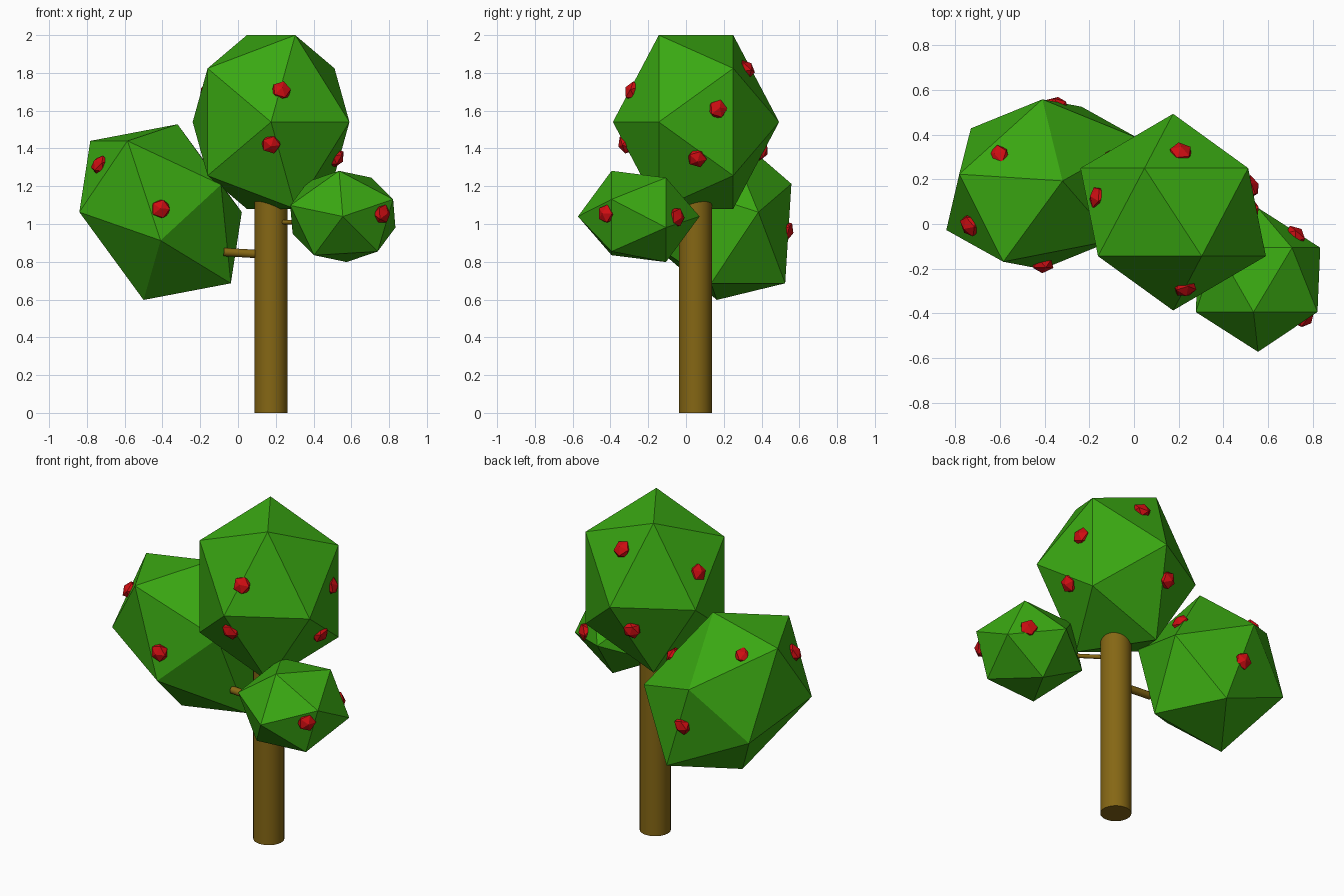
import bpy, bmesh, math
from mathutils import Vector

if "Cube" in bpy.data.objects:
    bpy.data.objects.remove(bpy.data.objects["Cube"])


def material(name, rgb):
    m = bpy.data.materials.new(name)
    m.diffuse_color = (*rgb, 1)
    m.use_nodes = True
    m.node_tree.nodes["Principled BSDF"].inputs["Base Color"].default_value = m.diffuse_color
    return m


GREEN = material("leaf_green", (0.042, 0.39, 0.006))
BROWN = material("bark_brown", (0.235, 0.135, 0.007))
RED = material("fruit_red", (0.62, 0.004, 0.006))


def crown(name, centre, half):
    """Stretched icosahedron: six corners, the other six mirrored through the centre."""
    bm = bmesh.new()
    for p in half:
        bm.verts.new(Vector(centre) + Vector(p))
        bm.verts.new(Vector(centre) - Vector(p))
    bmesh.ops.convex_hull(bm, input=bm.verts)
    bmesh.ops.recalc_face_normals(bm, faces=bm.faces)
    me = bpy.data.meshes.new(name)
    bm.to_mesh(me)
    bm.free()
    ob = bpy.data.objects.new(name, me)
    bpy.context.collection.objects.link(ob)
    me.materials.append(GREEN)


def rod(name, a, b, radius, sides):
    """Smooth cylinder between two points."""
    a, b = Vector(a), Vector(b)
    bpy.ops.mesh.primitive_cylinder_add(vertices=sides, radius=radius,
                                        depth=(b - a).length, location=(a + b) / 2)
    ob = bpy.context.object
    ob.name = name
    ob.rotation_euler = (b - a).to_track_quat('Z', 'Y').to_euler()
    ob.data.materials.append(BROWN)
    bpy.ops.object.shade_smooth_by_angle(angle=math.radians(40))


def fruit(name, centre, points):
    """Flattened fruits pressed into a crown, facing away from its centre."""
    for i, p in enumerate(points):
        out = (Vector(p) - Vector(centre)).normalized()
        bpy.ops.mesh.primitive_ico_sphere_add(subdivisions=1, radius=1,
                                              location=Vector(p) - 0.012 * out)
        ob = bpy.context.object
        ob.name = f"{name}_{i + 1}"
        ob.scale = (0.055, 0.055, 0.042)
        ob.rotation_euler = out.to_track_quat('Z', 'Y').to_euler()
        ob.data.materials.append(RED)


# Trunk and the two branches
rod("trunk", (0.175, 0.05, 0), (0.175, 0.05, 1.12), 0.087, 32)
rod("left_branch", (0.15, 0.05, 0.838), (-0.075, 0.05, 0.852), 0.022, 12)
rod("right_branch", (0.19, 0.03, 1.01), (0.38, -0.10, 1.01), 0.012, 12)

# Leaf crowns
TOP, LEFT, RIGHT = (0.175, 0.053, 1.54), (-0.41, 0.178, 1.063), (0.555, -0.25, 1.04)
crown("top_crown", TOP,
      [(0, -0.44, 0), (0.415, -0.197, 0), (0.128, -0.197, 0.46), (0.128, -0.197, -0.46),
       (-0.336, -0.197, 0.284), (-0.336, -0.197, -0.284)])
crown("left_crown", LEFT,
      [(0.09, 0.015, 0.465), (-0.175, -0.347, 0.377), (-0.372, 0.045, 0.377),
       (-0.43, -0.205, 0), (0, 0.38, 0.15), (-0.32, 0.25, -0.145)])
ring = [math.radians(94 + 72 * i) for i in range(5)]
crown("right_crown", RIGHT,
      [(0, -0.322, 0)] + [(0.287 * math.cos(t), -0.144, 0.242 * math.sin(t)) for t in ring])

# Fruit scattered on the crown surfaces
fruit("top_fruit", TOP, [
    (0.23, -0.295, 1.71), (0.175, -0.33, 1.42), (0.53, 0.06, 1.345), (0.53, 0.17, 1.61),
    (0.21, 0.325, 1.83), (0.09, 0.405, 1.38), (-0.17, 0.12, 1.705)])
fruit("left_fruit", LEFT, [
    (-0.74, -0.01, 1.32), (-0.41, -0.19, 1.08), (-0.61, 0.305, 1.385),
    (-0.345, 0.54, 0.96), (-0.10, 0.28, 1.24)])
fruit("right_fruit", RIGHT, [(0.77, -0.425, 1.055), (0.73, -0.045, 1.035)])
